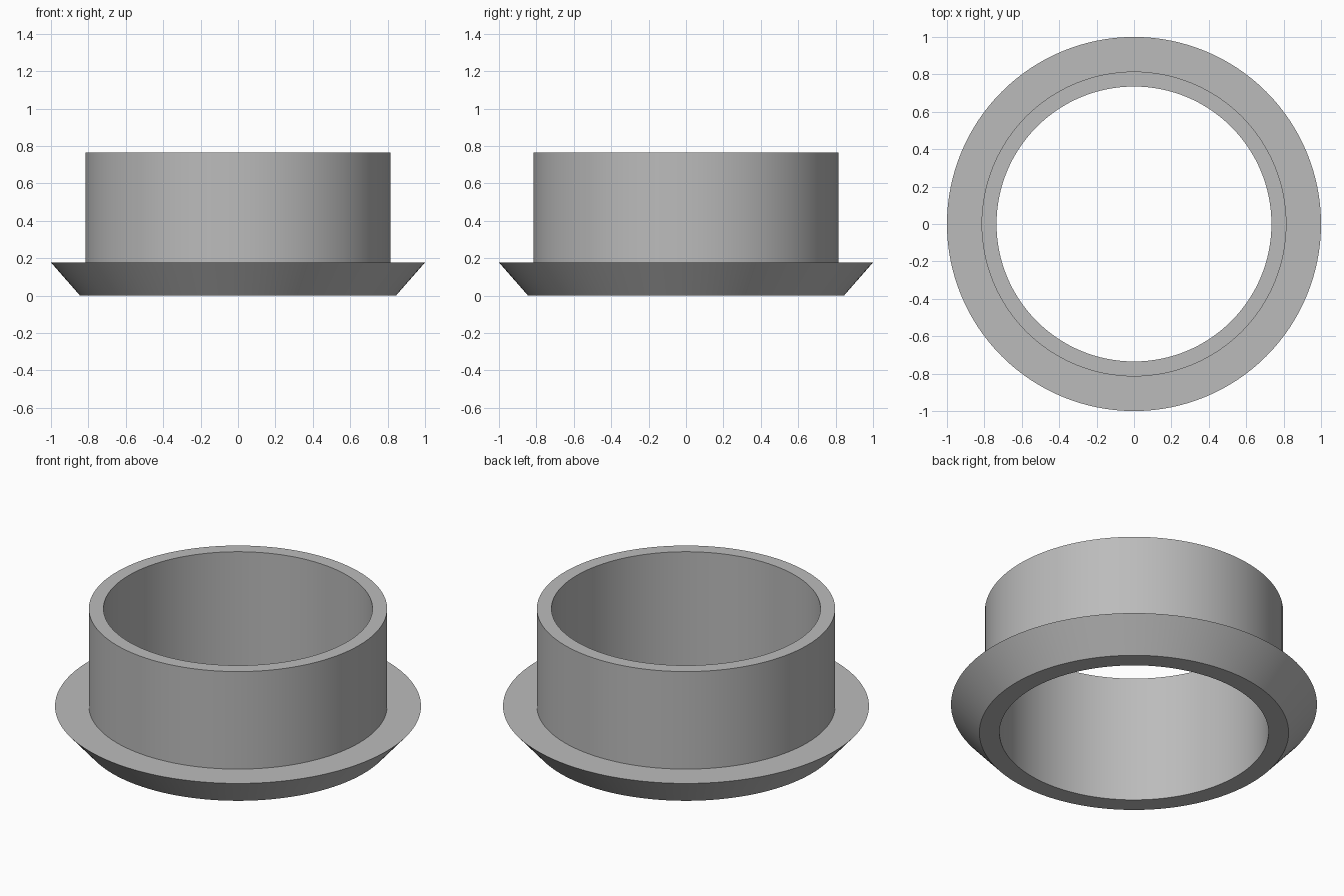
import bpy
import bmesh
import math

cube = bpy.data.objects.get("Cube")
if cube:
    bpy.data.objects.remove(cube, do_unlink=True)

SEGMENTS = 128

# Plain grey material
grey = bpy.data.materials.new("plain grey")
grey.use_nodes = True
colour = (0.5, 0.5, 0.5, 1)
grey.diffuse_color = colour
grey.node_tree.nodes["Principled BSDF"].inputs["Base Color"].default_value = colour


def lathe(name, profile):
    """Revolve a closed (radius, height) profile around z."""
    bm = bmesh.new()
    rings = []
    for i in range(SEGMENTS):
        a = math.tau * i / SEGMENTS
        rings.append([bm.verts.new((r * math.cos(a), r * math.sin(a), z))
                      for r, z in profile])
    n = len(profile)
    for i, ring in enumerate(rings):
        after = rings[(i + 1) % SEGMENTS]
        for j in range(n):
            k = (j + 1) % n
            bm.faces.new((ring[j], after[j], after[k], ring[k]))
    bmesh.ops.recalc_face_normals(bm, faces=bm.faces)
    mesh = bpy.data.meshes.new(name)
    bm.to_mesh(mesh)
    bm.free()
    mesh.materials.append(grey)
    obj = bpy.data.objects.new(name, mesh)
    bpy.context.collection.objects.link(obj)
    bpy.ops.object.select_all(action="DESELECT")
    obj.select_set(True)
    bpy.context.view_layer.objects.active = obj
    bpy.ops.object.shade_smooth_by_angle(angle=math.radians(30))
    return obj


# Tube wall and bevelled flange turned as one solid
lathe("flanged_bushing", [
    (0.735, 0), (0.845, 0), (1, 0.177),       # underside and sloped rim
    (0.815, 0.177), (0.815, 0.765),           # flange top and outer wall
    (0.735, 0.765),                           # upper lip
])
